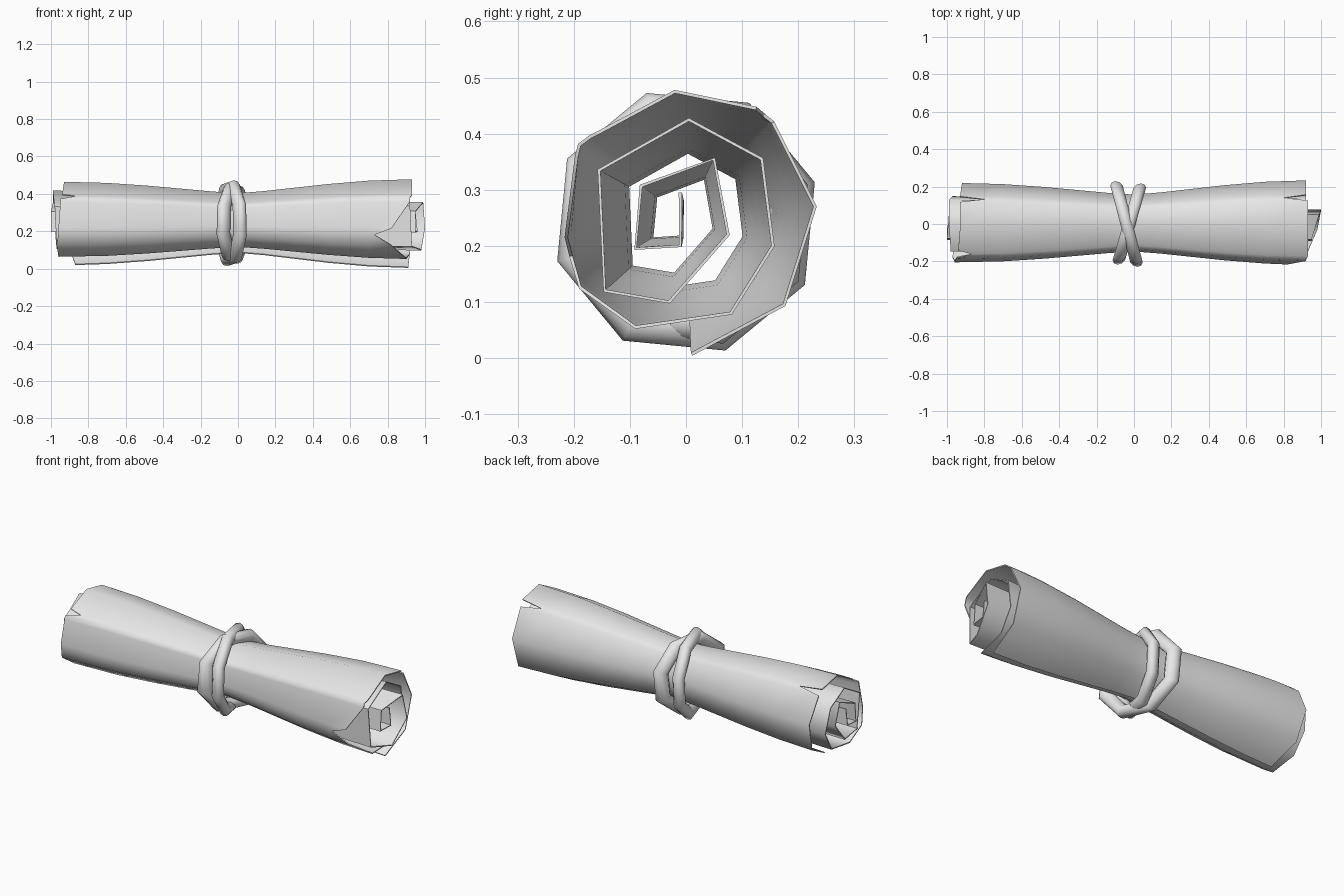
import bpy, bmesh, math

old = bpy.data.objects.get("Cube")
if old:
    bpy.data.objects.remove(old, do_unlink=True)

grey = bpy.data.materials.new("light_grey")
grey.use_nodes = True
grey.diffuse_color = (0.8, 0.8, 0.8, 1)
grey.node_tree.nodes["Principled BSDF"].inputs["Base Color"].default_value = (0.8, 0.8, 0.8, 1)

CENTRE_Z = 0.25


def smooth(obj, degrees):
    bpy.ops.object.select_all(action="DESELECT")
    obj.select_set(True)
    bpy.context.view_layer.objects.active = obj
    bpy.ops.object.shade_smooth_by_angle(angle=math.radians(degrees))


def flare(x):
    """Width of the roll along its length, pinched at the tie."""
    t = min(1, abs(x) / 0.93)
    wide = 0.33 if x > 0 else 0.27
    return 0.67 + wide * math.sin(t * math.pi / 2) ** 1.3


# Spiral profile from the core outwards: y, z, left-hand end x, right-hand end x
spiral = [
    (-0.01, 0.295, -0.99, 0.95), (-0.01, 0.20, -1, 0.96), (-0.09, 0.195, -1, 0.95),
    (-0.08, 0.307, -1, 0.95), (0.05, 0.355, -0.99, 0.99), (0.075, 0.22, -0.98, 1),
    (-0.03, 0.10, -0.97, 0.98), (-0.145, 0.12, -0.97, 0.93), (-0.155, 0.335, -0.98, 0.92),
    (0.005, 0.425, -0.99, 0.92), (0.135, 0.355, -0.99, 0.92), (0.155, 0.20, -0.97, 0.92),
    (0.08, 0.08, -0.96, 0.92), (-0.09, 0.055, -0.96, 0.90), (-0.19, 0.125, -0.97, 0.82),
    (-0.21, 0.18, -0.96, 0.73), (-0.215, 0.215, -0.96, 0.82), (-0.195, 0.36, -0.95, 0.92),
    (-0.19, 0.38, -0.95, 0.92), (-0.17, 0.395, -0.865, 0.93), (-0.15, 0.405, -0.94, 0.93),
    (-0.02, 0.475, -0.93, 0.93), (0.125, 0.445, -0.93, 0.93), (0.14, 0.435, -0.80, 0.80),
    (0.155, 0.42, -0.93, 0.92), (0.23, 0.27, -0.92, 0.92), (0.175, 0.095, -0.90, 0.92),
    (0.01, 0.007, -0.87, 0.91),
]
stations = [-0.7, -0.48, -0.3, -0.14, 0, 0.14, 0.3, 0.48, 0.7]

# Rolled sheet with torn ends
bm = bmesh.new()
rows = []
for y, z, left, right in spiral:
    row = []
    for x in [left] + stations + [right]:
        s = flare(x)
        row.append(bm.verts.new((x, y * s, CENTRE_Z + (z - CENTRE_Z) * s)))
    rows.append(row)
for a, b in zip(rows, rows[1:]):
    for i in range(len(a) - 1):
        bm.faces.new((a[i], a[i + 1], b[i + 1], b[i]))
mesh = bpy.data.meshes.new("rolled_sheet")
bm.to_mesh(mesh)
bm.free()
sheet = bpy.data.objects.new("rolled_sheet", mesh)
bpy.context.collection.objects.link(sheet)
mesh.materials.append(grey)
solid = sheet.modifiers.new("thickness", "SOLIDIFY")
solid.thickness = 0.006
solid.offset = 0
bpy.context.view_layer.objects.active = sheet
sheet.select_set(True)
bpy.ops.object.modifier_apply(modifier="thickness")
smooth(sheet, 62)


# Two slanted cord loops crossing over the waist
def cord(name, x0, slant, radius):
    bpy.ops.mesh.primitive_torus_add(major_segments=8, minor_segments=10,
                                     major_radius=radius, minor_radius=0.035)
    ring = bpy.context.object
    ring.name = name
    turn = math.radians(17)
    for v in ring.data.vertices:
        px, py, pz = v.co
        y = px * math.cos(turn) - py * math.sin(turn)
        z = px * math.sin(turn) + py * math.cos(turn)
        v.co = (x0 + pz + slant * y, y, 0.243 + z)
    ring.data.materials.append(grey)
    smooth(ring, 62)


cord("outer_cord", -0.04, -0.26, 0.205)
cord("inner_cord", -0.025, 0.29, 0.192)
